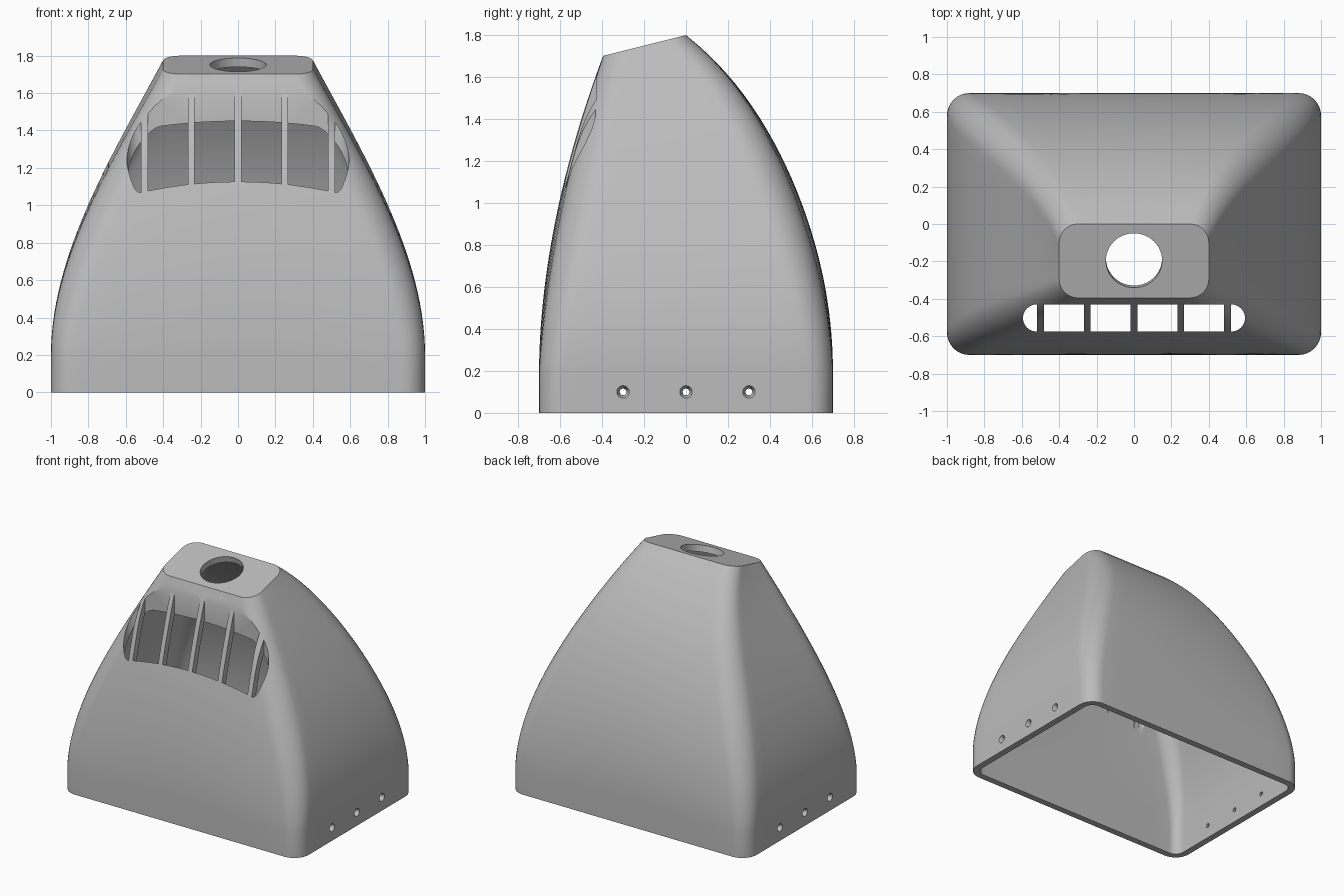
import bpy, bmesh, math
from mathutils import Matrix, Vector

if "Cube" in bpy.data.objects:
    bpy.data.objects.remove(bpy.data.objects["Cube"], do_unlink=True)

grey = bpy.data.materials.new("plain grey")
grey.use_nodes = True
grey.diffuse_color = (0.5, 0.5, 0.5, 1)
grey.node_tree.nodes["Principled BSDF"].inputs["Base Color"].default_value = (0.5, 0.5, 0.5, 1)

WALL = 0.05
TILT = 0.25          # slope of the top face
LEVELS = 28


def make_object(name, bm):
    mesh = bpy.data.meshes.new(name)
    bm.to_mesh(mesh)
    bm.free()
    obj = bpy.data.objects.new(name, mesh)
    bpy.context.collection.objects.link(obj)
    mesh.materials.append(grey)
    return obj


def mix(a, b, f):
    return a + (b - a) * f


def ring(t):
    """Rounded rectangle of the hood at height fraction t, counter-clockwise."""
    half = mix(1, 0.4, 1.57 * t**2 - 0.57 * t**3)
    back = mix(0.7, 0, 0.85 * t**2 + 0.15 * t**8)
    front = mix(-0.7, -0.395, t**1.85)
    r = mix(0.12, 0.1, t) + 0.05 * math.sin(math.pi * t)
    bow = 0.03 * math.sin(math.pi * t)
    corners = [(half - r, back - r), (r - half, back - r),
               (r - half, front + r), (half - r, front + r)]
    pts = []
    for k, (cx, cy) in enumerate(corners):
        for i in range(9):
            a = math.pi / 2 * (k + i / 8)
            pts.append(Vector((cx + r * math.cos(a), cy + r * math.sin(a))))
        # straight run to the next corner
        nx, ny = corners[(k + 1) % 4]
        a = math.pi / 2 * (k + 1)
        off = Vector((math.cos(a), math.sin(a))) * r
        for i in range(1, 12):
            pts.append(Vector((cx, cy)).lerp(Vector((nx, ny)), i / 12) + off)
    # front and back walls are gently bowed
    mid = (front + back) / 2
    for p in pts:
        p.y -= bow * (p.x / half)**2 * (p.y - mid) / ((back - front) / 2)
    return pts


# Hood shell: straight skirt, curved loft, sloping flat top
bm = bmesh.new()
top = ring(1)
rows = [[bm.verts.new((p.x, p.y, 0)) for p in ring(0)]]
for n in range(LEVELS + 1):
    t = n / LEVELS
    rows.append([bm.verts.new((p.x, p.y, mix(0.2, 1.8 + TILT * q.y, t)))
                 for p, q in zip(ring(t), top)])
count = len(top)
for low, high in zip(rows, rows[1:]):
    for i in range(count):
        j = (i + 1) % count
        bm.faces.new((low[i], low[j], high[j], high[i]))
bm.faces.new(rows[-1])
hood = make_object("hood_shell", bm)
bpy.context.view_layer.objects.active = hood
hood.select_set(True)
solid = hood.modifiers.new("wall", "SOLIDIFY")
solid.thickness = WALL
solid.offset = -1
solid.use_even_offset = True
bpy.ops.object.modifier_apply(modifier=solid.name)

cutters = []


def prism(points, z0, z1):
    bm = bmesh.new()
    face = bm.faces.new([bm.verts.new((x, y, z0)) for x, y in points])
    up = bmesh.ops.extrude_face_region(bm, geom=[face])["geom"]
    bmesh.ops.translate(bm, vec=(0, 0, z1 - z0),
                        verts=[v for v in up if isinstance(v, bmesh.types.BMVert)])
    bmesh.ops.recalc_face_normals(bm, faces=bm.faces)
    cutters.append(make_object("vent_cutter", bm))


def cone(r1, r2, depth, matrix, segments=32):
    bm = bmesh.new()
    bmesh.ops.create_cone(bm, cap_ends=True, segments=segments, radius1=r1,
                          radius2=r2, depth=depth, matrix=matrix)
    cutters.append(make_object("hole_cutter", bm))


# Vent: a long slot cut straight down, leaving five upright bars
Y0, Y1, BAR = -0.575, -0.43, 0.018
for k in range(-2, 2):
    a, b = 0.25 * k + BAR, 0.25 * (k + 1) - BAR
    prism([(a, Y0), (b, Y0), (b, Y1), (a, Y1)], 0.3, 2)
r = (Y1 - Y0) / 2
for s in (-1, 1):
    arc = [(s * (0.521 + r * math.cos(a)), (Y0 + Y1) / 2 + r * math.sin(a))
           for a in (math.pi * (i / 16 - 0.5) for i in range(17))]
    x = s * (0.5 + BAR)
    prism([(x, Y0)] + arc + [(x, Y1)], 0.3, 2)

# Pipe hole, square to the sloping top
cone(0.15, 0.15, 0.4, Matrix.Translation((0, -0.195, 1.75))
     @ Matrix.Rotation(math.atan(TILT), 4, "X"), 64)

# Countersunk screw holes through both sides
for y in (-0.3, 0, 0.3):
    cone(0.016, 0.016, 3, Matrix.Translation((0, y, 0.1))
         @ Matrix.Rotation(math.pi / 2, 4, "Y"), 24)
    for s in (-1, 1):
        cone(0.014, 0.033, 0.045, Matrix.Translation((s * 0.985, y, 0.1))
             @ Matrix.Rotation(s * math.pi / 2, 4, "Y"), 24)

for cutter in cutters:
    cut = hood.modifiers.new("cut", "BOOLEAN")
    cut.operation = "DIFFERENCE"
    cut.solver = "EXACT"
    cut.object = cutter
    bpy.ops.object.modifier_apply(modifier=cut.name)
    bpy.data.objects.remove(cutter, do_unlink=True)

bpy.ops.object.select_all(action="DESELECT")
hood.select_set(True)
bpy.context.view_layer.objects.active = hood
bpy.ops.object.shade_smooth_by_angle(angle=math.radians(25))
